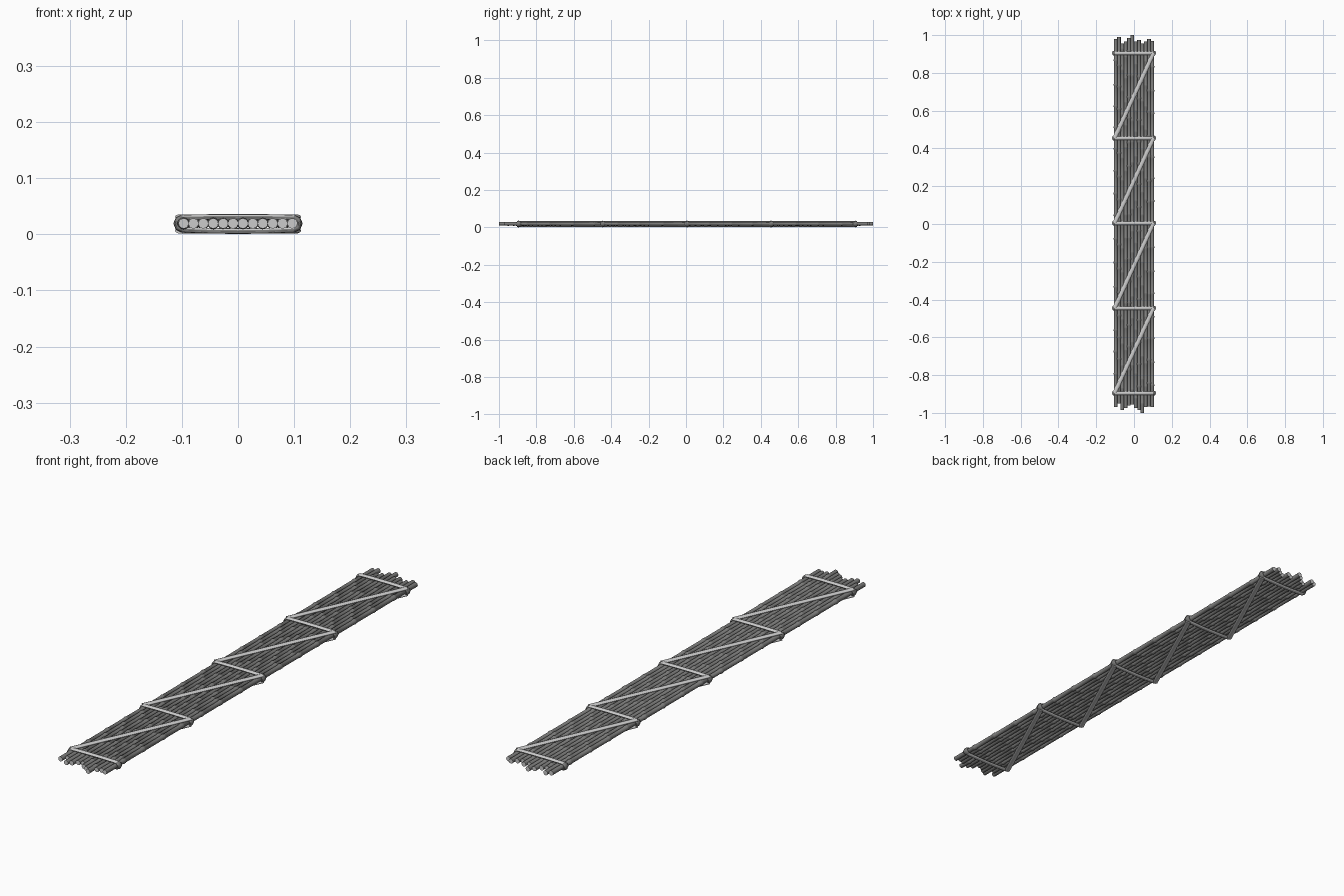
import bpy, bmesh, math, random
from mathutils import Vector

if "Cube" in bpy.data.objects:
    bpy.data.objects.remove(bpy.data.objects["Cube"])

random.seed(4)
ZC = 0.0195          # height of pole axes
SIDES = 12


def material(name, v):
    m = bpy.data.materials.new(name)
    m.diffuse_color = (v, v, v * 0.98, 1)
    m.use_nodes = True
    m.node_tree.nodes["Principled BSDF"].inputs["Base Color"].default_value = m.diffuse_color
    return m


BARK = material("dark_bark", 0.2)
CUT = material("cut_end", 0.6)
ROPE = material("rope", 0.6)
KNOT = material("rope_dark", 0.2)


def finish(bm, name, mats, angle=40):
    bmesh.ops.recalc_face_normals(bm, faces=bm.faces)
    me = bpy.data.meshes.new(name)
    bm.to_mesh(me)
    bm.free()
    for m in mats:
        me.materials.append(m)
    ob = bpy.data.objects.new(name, me)
    bpy.context.collection.objects.link(ob)
    bpy.ops.object.select_all(action='DESELECT')
    ob.select_set(True)
    bpy.context.view_layer.objects.active = ob
    bpy.ops.object.shade_smooth_by_angle(angle=math.radians(angle))
    return ob


def loft(bm, rings, closed=False):
    """Skin a list of vertex-position rings, capping or closing the ends."""
    vs = [[bm.verts.new(p) for p in r] for r in rings]
    pairs = list(zip(vs, vs[1:])) + ([(vs[-1], vs[0])] if closed else [])
    for a, b in pairs:
        n = len(a)
        for i in range(n):
            bm.faces.new((a[i], a[(i + 1) % n], b[(i + 1) % n], b[i]))
    if not closed:
        for cap in (vs[0], vs[-1]):
            bm.faces.new(cap).material_index = 1


def pole(name, x, y0, y1):
    """Cane whose joints flare slightly towards +y and then step back in."""
    prof = [(y0, 0.0092)]
    y = y0 + random.uniform(0.05, 0.13)
    while y < y1 - 0.02:
        prof += [(y - 0.014, 0.0090), (y - 0.006, 0.0106), (y, 0.0106), (y + 0.002, 0.0090)]
        y += random.uniform(0.11, 0.13)
    prof.append((y1, 0.0094))
    bm = bmesh.new()
    loft(bm, [[(x + r * math.cos(t), yy, ZC + r * math.sin(t))
               for t in (2 * math.pi * i / SIDES for i in range(SIDES))] for yy, r in prof])
    return finish(bm, name, [BARK, CUT])


def rope_loop(name, y):
    """Oval rope wrapped around all poles, slightly bowed, thicker at the sides."""
    half = [(0.05, 0.0310), (0.100, 0.0300), (0.107, 0.0265), (0.1105, ZC),
            (0.107, 0.0115), (0.100, 0.0085), (0.05, 0.0065)]
    path = [(0, 0.0312)] + half + [(0, 0.0058)] + [(-x, z) for x, z in reversed(half)]
    n = len(path)
    rings = []
    for i, (x, z) in enumerate(path):
        a, b = path[i - 1], path[(i + 1) % n]
        t = Vector((b[0] - a[0], 0, b[1] - a[1])).normalized()
        out = Vector((-t.z, 0, t.x))
        w = 0.0125 if abs(x) > 0.104 else 0.0095
        rings.append([Vector((x, y, z)) + out * 0.005 * math.cos(q) + Vector((0, w * math.sin(q), 0))
                      for q in (2 * math.pi * k / 10 for k in range(10))])
    bm = bmesh.new()
    loft(bm, rings, closed=True)
    bm.normal_update()
    for f in bm.faces:      # dark wrapped sides and edges
        c = f.calc_center_median()
        f.material_index = int(abs(c.x) > 0.102 or abs(c.y - y) > 0.008)
    return finish(bm, name, [ROPE, KNOT], 60)


def rope_diagonal(name, a, b):
    a, b = Vector(a), Vector(b)
    side = (b - a).normalized().cross(Vector((0, 0, 1)))
    rings = [[p + side * 0.0105 * math.cos(q) + Vector((0, 0, 0.005 * math.sin(q)))
              for q in (2 * math.pi * k / 10 for k in range(10))] for p in (a, b)]
    bm = bmesh.new()
    loft(bm, rings)
    return finish(bm, name, [ROPE, ROPE], 60)


# Poles with uneven ends
tops = [.98, .99, .955, .965, .985, 1.0, .965, .975, .955, .965, .98, .97]
bottoms = [.97, .95, .985, .975, .96, .955, .975, .985, 1.0, .97, .965, .97]
for i in range(12):
    pole(f"pole_{i + 1}", -0.097 + 0.194 * i / 11, -bottoms[i], tops[i])

# Rope lashings
loops = [-0.895, -0.445, 0.005, 0.455, 0.905]
for i, y in enumerate(loops):
    rope_loop(f"rope_loop_{i + 1}", y)

# Diagonal ropes, above and below
for i, (ya, yb) in enumerate(zip(loops, loops[1:])):
    rope_diagonal(f"rope_diagonal_top_{i + 1}", (-0.103, ya, 0.031), (0.103, yb, 0.031))
    rope_diagonal(f"rope_diagonal_bottom_{i + 1}", (-0.103, ya, 0.0065), (0.103, yb, 0.0065))
